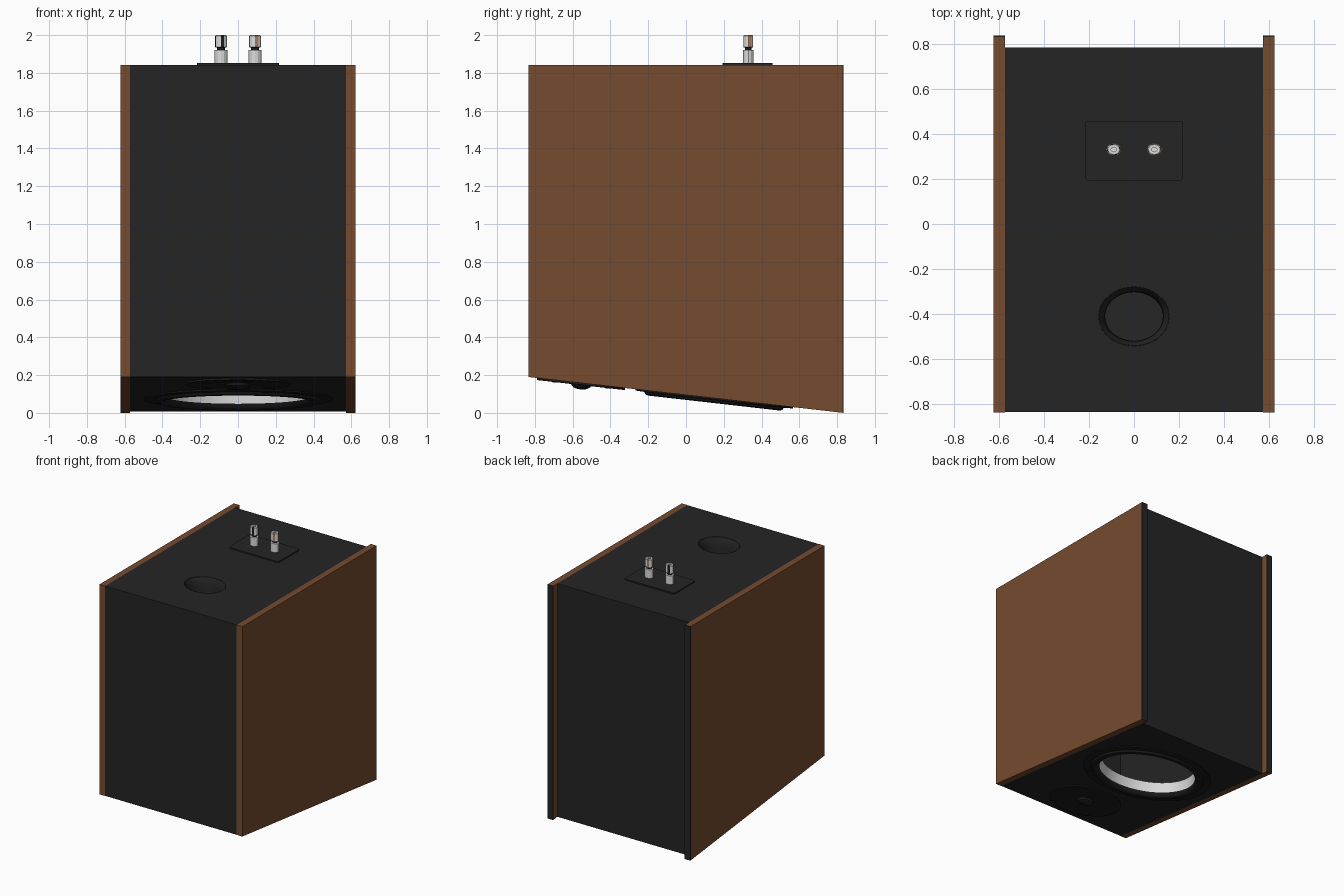
import bpy, bmesh, math
from mathutils import Matrix

if "Cube" in bpy.data.objects:
    bpy.data.objects.remove(bpy.data.objects["Cube"])

def mat(name, c):
    m = bpy.data.materials.new(name)
    m.diffuse_color = (*c, 1)
    m.use_nodes = True
    m.node_tree.nodes["Principled BSDF"].inputs["Base Color"].default_value = m.diffuse_color
    return m

BLACK = mat("matte black", (0.018, 0.018, 0.018))
DARK = mat("rubber black", (0.012, 0.012, 0.012))
WOOD = mat("walnut brown", (0.18, 0.07, 0.028))
SILVER = mat("silver", (0.72, 0.72, 0.72))
COPPER = mat("copper tan", (0.42, 0.2, 0.09))

SLOPE = 0.19 / 1.67          # the baffle slants under the cabinet
TILT = math.pi - math.atan(SLOPE)
STRETCH = 1.19               # round parts are slightly wide in x

def base_z(y):
    return 0.095 - SLOPE * y

def finish(name, bm, mats):
    bmesh.ops.recalc_face_normals(bm, faces=bm.faces)
    me = bpy.data.meshes.new(name)
    bm.to_mesh(me)
    bm.free()
    for m in mats:
        me.materials.append(m)
    ob = bpy.data.objects.new(name, me)
    bpy.context.collection.objects.link(ob)
    return ob

def activate(ob):
    bpy.ops.object.select_all(action='DESELECT')
    ob.select_set(True)
    bpy.context.view_layer.objects.active = ob

def prism(name, pts, x0, x1, m):
    """Extrude a (y, z) profile along x."""
    bm = bmesh.new()
    f = bm.faces.new([bm.verts.new((x0, y, z)) for y, z in pts])
    r = bmesh.ops.extrude_face_region(bm, geom=[f])
    vs = [v for v in r["geom"] if isinstance(v, bmesh.types.BMVert)]
    bmesh.ops.translate(bm, verts=vs, vec=(x1 - x0, 0, 0))
    return finish(name, bm, [m])

def lathe(name, pts, mats, loc, tilt=0.0, n=48, rule=None, smooth=True):
    """Turn an (r, height) profile round its axis, stretched in x."""
    bm = bmesh.new()
    rings = []
    for r, h in pts:
        if r == 0:
            rings.append([bm.verts.new((0, 0, h))] * n)
        else:
            rings.append([bm.verts.new((STRETCH * r * math.cos(2 * math.pi * i / n),
                                        r * math.sin(2 * math.pi * i / n), h)) for i in range(n)])
    for k, (a, b) in enumerate(zip(rings, rings[1:])):
        for i in range(n):
            j = (i + 1) % n
            f = bm.faces.new(list(dict.fromkeys((a[i], a[j], b[j], b[i]))))
            if rule:
                f.material_index = rule(k, i)
    bm.transform(Matrix.Translation(loc) @ Matrix.Rotation(tilt, 4, 'X'))
    ob = finish(name, bm, mats)
    if smooth:
        activate(ob)
        bpy.ops.object.shade_smooth_by_angle(angle=math.radians(35))
    return ob

def cut(ob, cutter):
    md = ob.modifiers.new("cut", 'BOOLEAN')
    md.operation, md.solver, md.object = 'DIFFERENCE', 'EXACT', cutter
    activate(ob)
    bpy.ops.object.modifier_apply(modifier=md.name)
    bpy.data.objects.remove(cutter)

def cabinet_profile(y0, y1, top, lift=0.0):
    return [(y0, base_z(y0) + lift), (y1, base_z(y1) + lift), (y1, top), (y0, top)]

# Hollow cabinet with woofer and port openings
TOP = 1.842
body = prism("cabinet", cabinet_profile(-0.833, 0.782, TOP), -0.573, 0.573, BLACK)
cut(body, prism("cavity", cabinet_profile(-0.79, 0.74, TOP - 0.04, 0.04), -0.535, 0.535, BLACK))
WY, TY, PY = 0.15, -0.555, -0.41
woofer_at = (0, WY, base_z(WY))
tweeter_at = (0, TY, base_z(TY))
cut(body, lathe("hole", [(0, -0.12), (0.33, -0.12), (0.33, 0.1), (0, 0.1)], [BLACK], woofer_at, TILT, smooth=False))
cut(body, lathe("hole", [(0, -0.1), (0.13, -0.1), (0.13, 0.1), (0, 0.1)], [BLACK], (0, PY, TOP), n=24, smooth=False))

# Wooden side panels with black rear edging
for s, side in ((-1, "left"), (1, "right")):
    prism(side + "_side_panel", cabinet_profile(-0.835, 0.829, TOP), s * 0.573, s * 0.622, WOOD)
    prism(side + "_rear_edging", cabinet_profile(0.829, 0.835, TOP), s * 0.573, s * 0.622, BLACK)

# Woofer: flange, raised surround, short light cone wall
lathe("woofer_surround",
      [(0.42, -0.005), (0.42, 0.007), (0.372, 0.009), (0.364, 0.022), (0.35, 0.026),
       (0.334, 0.023), (0.322, 0.012), (0.315, -0.006)], [DARK], woofer_at, TILT)
lathe("woofer_cone", [(0.315, -0.006), (0.305, -0.08)], [SILVER], woofer_at, TILT)

# Tweeter: flange, shallow dish, dome
lathe("tweeter",
      [(0.235, -0.005), (0.235, 0.009), (0.225, 0.011), (0.14, 0.009), (0.08, 0.004), (0.055, 0.004),
       (0.05, 0.018), (0.035, 0.028), (0.018, 0.033), (0, 0.034)], [DARK], tweeter_at, TILT)

# Flange screws
for name, at, ring in (("woofer", woofer_at, 0.395), ("tweeter", tweeter_at, 0.2)):
    for i in range(4):
        a = math.pi / 4 + i * math.pi / 2
        y = at[1] + ring * math.sin(a)
        lathe(f"{name}_screw_{i + 1}", [(0.011, 0.004), (0.011, 0.013), (0, 0.014)], [DARK],
              (STRETCH * ring * math.cos(a), y, base_z(y)), TILT, n=10)

# Flared bass port in the rear panel
lathe("bass_port", [(0.133, 0.001), (0.129, -0.005), (0.118, -0.03), (0.11, -0.07), (0.108, -0.4)],
      [BLACK], (0, PY, TOP), n=24)

# Terminal plate with rounded corners
bpy.ops.mesh.primitive_cube_add(size=1, location=(0, 0.325, TOP + 0.004))
plate = bpy.context.object
plate.name = "terminal_plate"
plate.scale = (0.435, 0.265, 0.012)
bpy.ops.object.transform_apply(location=False, rotation=False, scale=True)
plate.data.materials.append(BLACK)
bm = bmesh.new()
bm.from_mesh(plate.data)
upright = [e for e in bm.edges if abs(e.verts[0].co.z - e.verts[1].co.z) > 0.005]
bmesh.ops.bevel(bm, geom=upright, offset=0.015, segments=3, affect='EDGES', profile=0.5)
bm.to_mesh(plate.data)
bm.free()

# Binding posts: silver base, dark waist, knob with tinted facets
for x, tint, side in ((-0.09, DARK, "left"), (0.09, COPPER, "right")):
    def rule(k, i):
        if k in (2, 3):
            return 2
        return 1 if k in (4, 5) and i % 3 == 0 else 0
    lathe(side + "_binding_post",
          [(0.028, 0.008), (0.028, 0.078), (0.018, 0.08), (0.018, 0.092), (0.026, 0.094),
           (0.026, 0.154), (0.022, 0.158), (0.01, 0.158), (0.01, 0.15), (0, 0.15)],
          [SILVER, tint, DARK], (x, 0.33, TOP), n=12, rule=rule, smooth=False)
